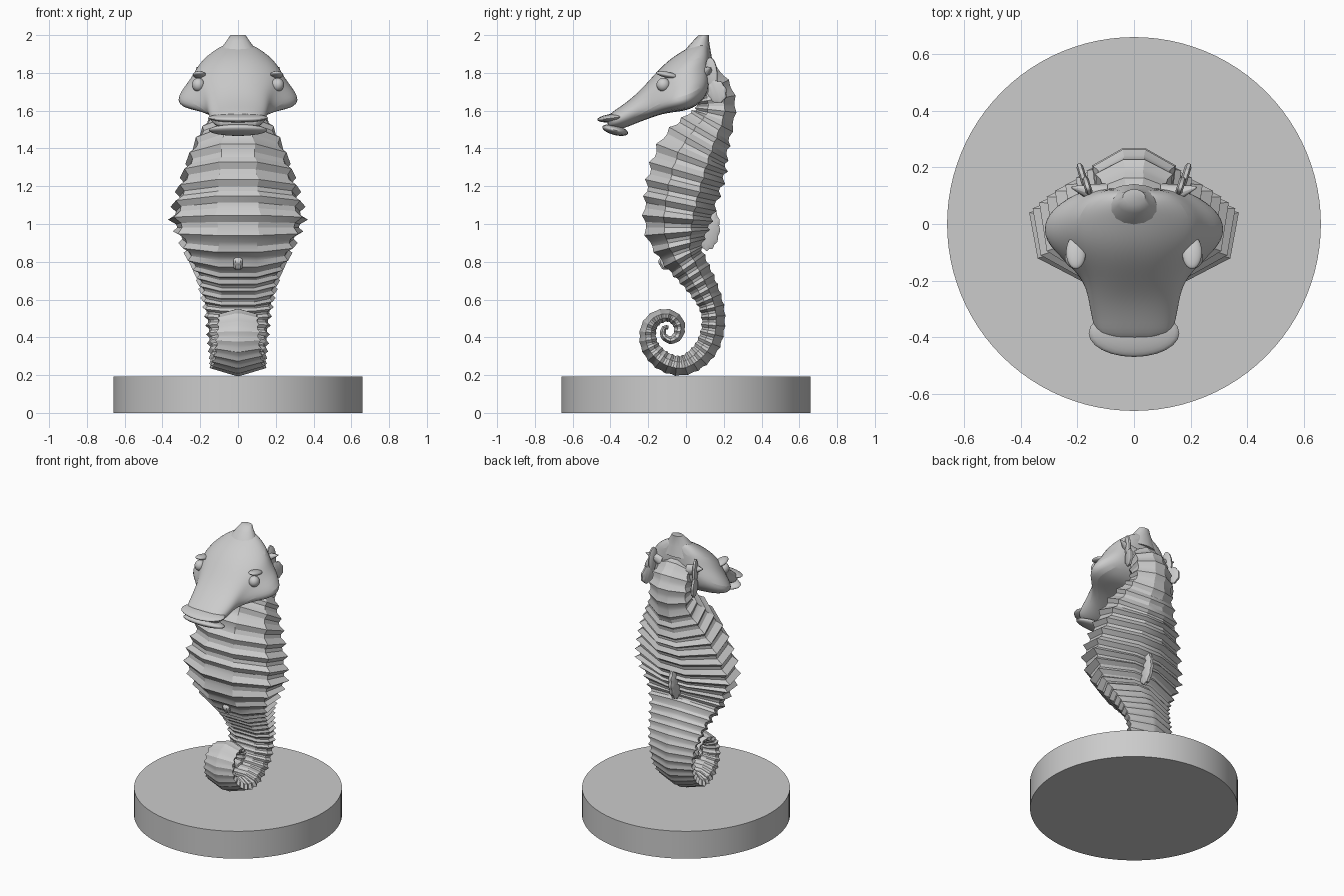
import bpy, bmesh, math
from mathutils import Vector, Matrix

cube = bpy.data.objects.get("Cube")
if cube:
    bpy.data.objects.remove(cube, do_unlink=True)

grey = bpy.data.materials.new("stone_grey")
grey.use_nodes = True
COL = (0.6, 0.6, 0.6, 1)
grey.diffuse_color = COL
grey.node_tree.nodes["Principled BSDF"].inputs["Base Color"].default_value = COL


def finish(name, bm, angle=30, subsurf=0):
    bmesh.ops.recalc_face_normals(bm, faces=bm.faces)
    me = bpy.data.meshes.new(name)
    bm.to_mesh(me)
    bm.free()
    me.materials.append(grey)
    ob = bpy.data.objects.new(name, me)
    bpy.context.collection.objects.link(ob)
    if subsurf:
        mod = ob.modifiers.new("smooth", 'SUBSURF')
        mod.levels = mod.render_levels = subsurf
    bpy.ops.object.select_all(action='DESELECT')
    ob.select_set(True)
    bpy.context.view_layer.objects.active = ob
    bpy.ops.object.shade_smooth_by_angle(angle=math.radians(angle))
    return ob


def loft(rings):
    bm = bmesh.new()
    loops = [[bm.verts.new(p) for p in r] for r in rings]
    n = len(loops[0])
    for a, b in zip(loops, loops[1:]):
        for i in range(n):
            j = (i + 1) % n
            bm.faces.new((a[i], a[j], b[j], b[i]))
    bm.faces.new(loops[0])
    bm.faces.new(loops[-1])
    return bm


def ellipsoid(name, loc, radii, rot=(0, 0, 0)):
    bm = bmesh.new()
    bmesh.ops.create_uvsphere(bm, u_segments=24, v_segments=14, radius=1)
    m = Matrix.LocRotScale(Vector(loc), Matrix.Rotation(rot[0], 3, 'X') @ Matrix.Rotation(rot[2], 3, 'Z'), Vector(radii))
    bm.transform(m)
    return finish(name, bm, 60)


def fin(name, loc, ry, rz, thick, lobes, tilt=0, yaw=0):
    # Thin scalloped disc standing in the side plane
    rings = []
    for x, s in ((-1, .75), (-.5, 1), (.5, 1), (1, .75)):
        ring = []
        for i in range(48):
            a = math.tau * i / 48
            r = s * (1 + .05 * math.cos(lobes * a))
            ring.append((x * thick, ry * r * math.cos(a), rz * r * math.sin(a)))
        rings.append(ring)
    bm = loft(rings)
    bm.transform(Matrix.Translation(loc) @ Matrix.Rotation(yaw, 4, 'Z') @ Matrix.Rotation(tilt, 4, 'X'))
    return finish(name, bm, 40)


# Round base
bm = bmesh.new()
bmesh.ops.create_cone(bm, cap_ends=True, segments=96, radius1=.66, radius2=.66, depth=.192,
                      matrix=Matrix.Translation((0, 0, .096)))
finish("base", bm)

# Spine stations from neck to tail tip: y, z, half depth, half width
SPINE = [Vector(s) for s in (
    (.06, 1.79, .08, .1), (.12, 1.74, .1, .13), (.155, 1.66, .11, .145), (.15, 1.57, .115, .155),
    (.10, 1.48, .155, .21), (.04, 1.37, .2, .27), (0, 1.25, .21, .315), (-.03, 1.12, .2, .355),
    (-.045, 1.03, .19, .37), (-.045, .94, .17, .34), (-.02, .84, .12, .295), (.03, .76, .1, .25),
    (.08, .68, .085, .22), (.13, .58, .07, .195), (.145, .48, .065, .175), (.125, .38, .065, .165),
    (.07, .30, .062, .155), (-.02, .25, .055, .15), (-.12, .275, .055, .14), (-.19, .35, .05, .125),
    (-.2, .44, .045, .115), (-.16, .5, .04, .11), (-.09, .515, .035, .1), (-.04, .475, .033, .09),
    (-.04, .415, .028, .075), (-.08, .385, .022, .06), (-.12, .41, .018, .05), (-.115, .45, .014, .04),
    (-.085, .45, .01, .03))]


def spine_at(t):
    i = min(int(t), len(SPINE) - 2)
    u = t - i
    p = [SPINE[max(0, min(len(SPINE) - 1, i + k))] for k in (-1, 0, 1, 2)]
    return .5 * (2 * p[1] + (p[2] - p[0]) * u + (2 * p[0] - 5 * p[1] + 4 * p[2] - p[3]) * u * u
                 + (3 * p[1] - p[0] - 3 * p[2] + p[3]) * u ** 3)


def body_ring(t, scale):
    c = spine_at(t)
    d = spine_at(min(t + .05, len(SPINE) - 1.001)) - spine_at(max(t - .05, 0))
    out = Vector((-d.y, d.x)).normalized()
    k = max(0, min(1, (t - 9) / 4))          # trunk section turns into keeled tail section
    half = [(1, .28 - .2 * k), (.45 - .2 * k, 1), (-.4, .92), (-1, .33 + .15 * k)]
    pts = half + [(a, -b) for a, b in reversed(half)]
    return [(b * c.w * scale, c.x + out.x * a * c.z * scale, c.y + out.y * a * c.z * scale) for a, b in pts]


# Ridged body: a sharp crest then a shallow groove, repeated by arc length
rings, t, phase, travelled = [], 0.0, 0, 0.0
last = spine_at(0)
rings.append(body_ring(0, 1))
while t < len(SPINE) - 1.02:
    t += .01
    now = spine_at(t)
    travelled += (now - last).xy.length
    last = now
    step = (.028 + .26 * now.z) * (.36, .28, .36)[phase]
    if travelled >= step:
        travelled = 0
        phase = (phase + 1) % 3
        rings.append(body_ring(t, 1 if phase == 0 else .9))
finish("body_and_tail", loft(rings), 25)

# Head slices: y, top, bottom, half width, snout-to-skull blend
HEAD = [(-.42, 1.575, 1.505, .13, 0), (-.35, 1.62, 1.495, .15, 0), (-.27, 1.68, 1.53, .165, 0),
        (-.2, 1.755, 1.555, .195, .4), (-.13, 1.835, 1.58, .26, .8), (-.06, 1.895, 1.59, .325, 1),
        (.02, 1.94, 1.6, .325, 1), (.08, 1.97, 1.64, .26, 1), (.13, 1.96, 1.7, .17, 1)]
SNOUT = [(0, 1), (.5, .97), (.9, .78), (1, .5), (.9, .22), (.5, .03), (0, 0)]
SKULL = [(0, 1), (.3, .97), (.66, .76), (.76, .52), (1.02, .24), (.95, .03), (0, 0)]
rings = []
for y, top, bot, w, k in HEAD:
    half = [(a + (c - a) * k, b + (d - b) * k) for (a, b), (c, d) in zip(SNOUT, SKULL)]
    pts = half + [(-a, b) for a, b in half[-2:0:-1]]
    rings.append([(a * w, y, bot + b * (top - bot)) for a, b in pts])
finish("head", loft(rings), 50, 2)

# Crest and lips
rings = []
for z, r, y in ((1.86, .13, .05), (1.93, .09, .065), (1.97, .06, .08), (2.0, .04, .095)):
    rings.append([(r * math.cos(math.tau * i / 16), y + .7 * r * math.sin(math.tau * i / 16), z) for i in range(16)])
finish("crest", loft(rings), 50)
ellipsoid("upper_lip", (0, -.385, 1.562), (.16, .085, .022), (.12, 0, 0))
ellipsoid("lower_lip", (0, -.375, 1.497), (.155, .07, .026), (-.25, 0, 0))

# Paired eyes, brows, head spikes and ear fins
for side, s in (("left", 1), ("right", -1)):
    ellipsoid(side + "_eye", (s * .21, -.12, 1.737), (.034, .036, .036))
    ellipsoid(side + "_brow", (s * .205, -.1, 1.79), (.035, .06, .016), (-.2, 0, 0))
    bm = bmesh.new()
    bmesh.ops.create_cone(bm, cap_ends=True, segments=10, radius1=.045, radius2=.004, depth=.12)
    bm.transform(Matrix.Translation((s * .165, .115, 1.81)) @ Matrix.Rotation(s * 1.25, 4, 'Y')
                 @ Matrix.Rotation(-.25, 4, 'X'))
    finish(side + "_head_spike", bm, 50)
    fin(side + "_ear_fin", (s * .18, .165, 1.7), .05, .06, .012, 8, .3, -s * .3)
    fin(side + "_ear_leaf", (s * .165, .135, 1.8), .03, .085, .012, 2, .1, -s * .3)

# Back fin and small belly fin
fin("back_fin", (0, .12, .97), .058, .11, .02, 12, -.1)
fin("belly_fin", (0, -.1, .8), .045, .043, .025, 6)
